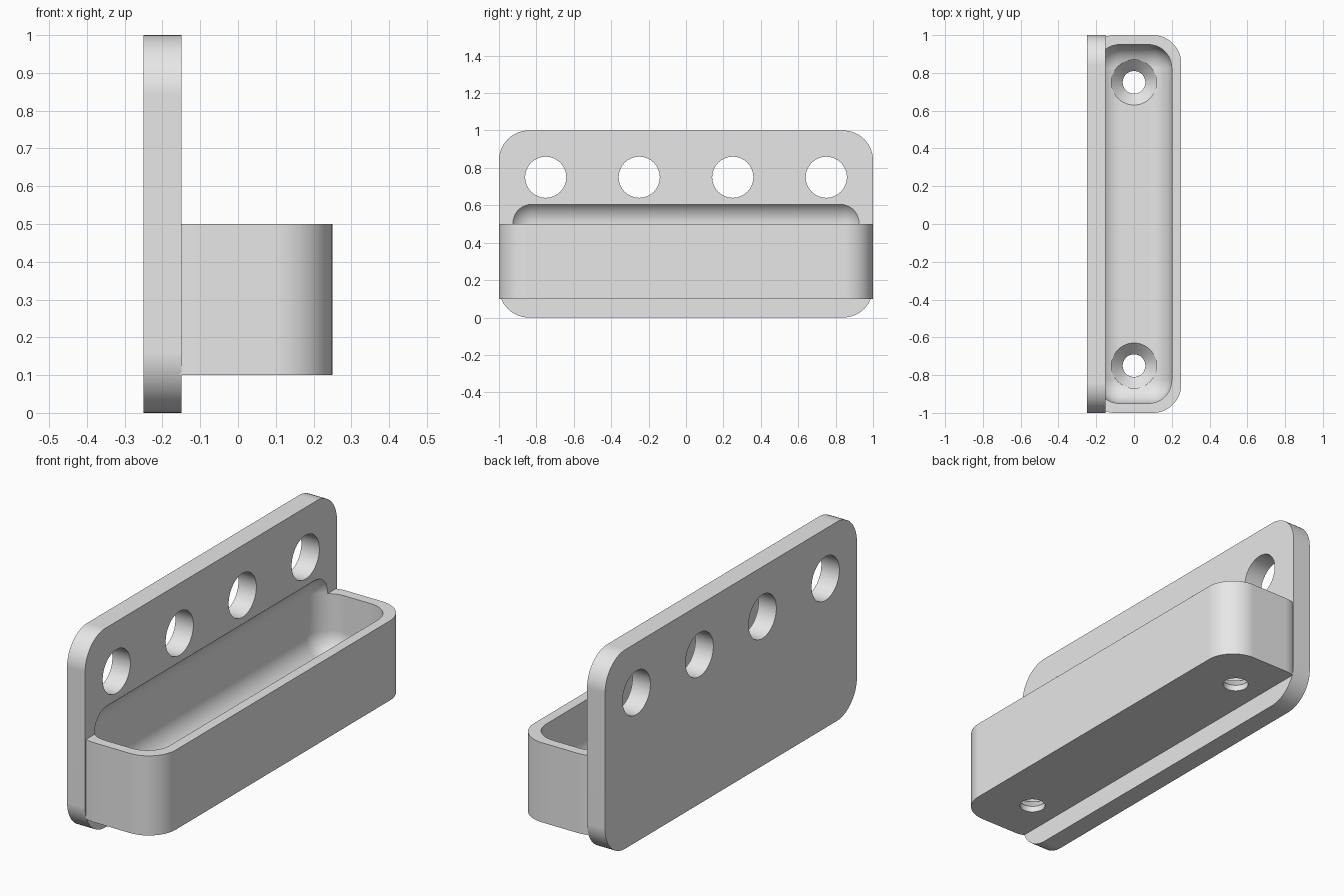
import bpy, bmesh
from math import sin, cos, pi
from mathutils import Matrix, Vector

default_cube = bpy.data.objects.get("Cube")
if default_cube:
    bpy.data.objects.remove(default_cube, do_unlink=True)

grey = bpy.data.materials.new("light grey")
grey.use_nodes = True
grey.diffuse_color = (0.8, 0.8, 0.8, 1)
grey.node_tree.nodes["Principled BSDF"].inputs["Base Color"].default_value = (0.8, 0.8, 0.8, 1)


def finish(name, bm):
    bmesh.ops.recalc_face_normals(bm, faces=bm.faces[:])
    mesh = bpy.data.meshes.new(name)
    bm.to_mesh(mesh)
    bm.free()
    mesh.materials.append(grey)
    obj = bpy.data.objects.new(name, mesh)
    bpy.context.scene.collection.objects.link(obj)
    return obj


def rounded_rect(half_u, half_v, radius, steps=14):
    """Outline of a rounded rectangle centred on the origin."""
    points = []
    for q, (su, sv) in enumerate([(1, 1), (-1, 1), (-1, -1), (1, -1)]):
        for i in range(steps + 1):
            a = (q + i / steps) * pi / 2
            points.append((su * (half_u - radius) + radius * cos(a),
                           sv * (half_v - radius) + radius * sin(a)))
    return points


def prism(name, outline, sweep):
    """Extrude a closed loop of 3D points."""
    bm = bmesh.new()
    face = bm.faces.new([bm.verts.new(p) for p in outline])
    new = bmesh.ops.extrude_face_region(bm, geom=[face])["geom"]
    bmesh.ops.translate(bm, vec=Vector(sweep),
                        verts=[v for v in new if isinstance(v, bmesh.types.BMVert)])
    return finish(name, bm)


def lathe_cutter(profile, matrix, sides=48):
    """Solid of revolution from (radius, height) pairs."""
    bm = bmesh.new()
    rings = [[bm.verts.new((r * cos(2 * pi * i / sides), r * sin(2 * pi * i / sides), h))
              for i in range(sides)] for r, h in profile]
    for low, high in zip(rings, rings[1:]):
        for i in range(sides):
            j = (i + 1) % sides
            bm.faces.new((low[i], low[j], high[j], high[i]))
    bm.faces.new(rings[0])
    bm.faces.new(rings[-1])
    bmesh.ops.transform(bm, matrix=matrix, verts=bm.verts[:])
    return finish("cutter", bm)


def cavity_cutter(low, high, radius):
    """Box with every edge rounded."""
    low, high = Vector(low), Vector(high)
    bm = bmesh.new()
    bmesh.ops.create_cube(bm, size=1)
    bmesh.ops.scale(bm, vec=high - low, verts=bm.verts[:])
    bmesh.ops.translate(bm, vec=(low + high) / 2, verts=bm.verts[:])
    bmesh.ops.bevel(bm, geom=bm.edges[:], offset=radius, segments=12,
                    profile=0.5, affect='EDGES')
    return finish("cutter", bm)


def carve(obj, cutters):
    bpy.ops.object.select_all(action='DESELECT')
    bpy.context.view_layer.objects.active = obj
    obj.select_set(True)
    for cutter in cutters:
        cutter.hide_render = True
        mod = obj.modifiers.new("cut", 'BOOLEAN')
        mod.operation = 'DIFFERENCE'
        mod.solver = 'EXACT'
        mod.object = cutter
        bpy.ops.object.modifier_apply(modifier=mod.name)
    bpy.ops.object.shade_smooth_by_angle(angle=pi / 6)
    weighted = obj.modifiers.new("clean flats", 'WEIGHTED_NORMAL')
    weighted.keep_sharp = True


# Upright plate with rounded corners
back_plate = prism("back_plate",
                   [(-0.25, u, v + 0.5) for u, v in rounded_rect(1, 0.5, 0.16)],
                   (0.1, 0, 0))

# Tray body, its rear corners running into the plate
tray = prism("tray",
             [(max(u, -0.16), v, 0.1) for u, v in rounded_rect(0.25, 1, 0.15)],
             (0, 0, 0.4))

# Soft-edged tray cavity, which also dishes the plate
cavity = cavity_cutter((-0.2, -0.95, 0.19), (0.2, 0.95, 0.63), 0.125)

# Row of round holes through the plate
row_holes = [lathe_cutter([(0.11, -0.4), (0.11, 0)],
                          Matrix.Translation((0, y, 0.75)) @ Matrix.Rotation(pi / 2, 4, 'Y'))
             for y in (-0.75, -0.25, 0.25, 0.75)]

# Countersunk screw holes through the tray floor
screw_holes = [lathe_cutter([(0.06, 0.05), (0.06, 0.13), (0.12, 0.19), (0.12, 0.3)],
                            Matrix.Translation((0, y, 0)))
               for y in (-0.75, 0.75)]

# The row cutters start behind the plate and end in front of it
for hole in row_holes:
    hole.data.transform(Matrix.Translation((0.0, 0, 0)))

carve(back_plate, [cavity] + row_holes)
carve(tray, [cavity] + screw_holes)

for cutter in [cavity] + row_holes + screw_holes:
    bpy.data.objects.remove(cutter, do_unlink=True)
